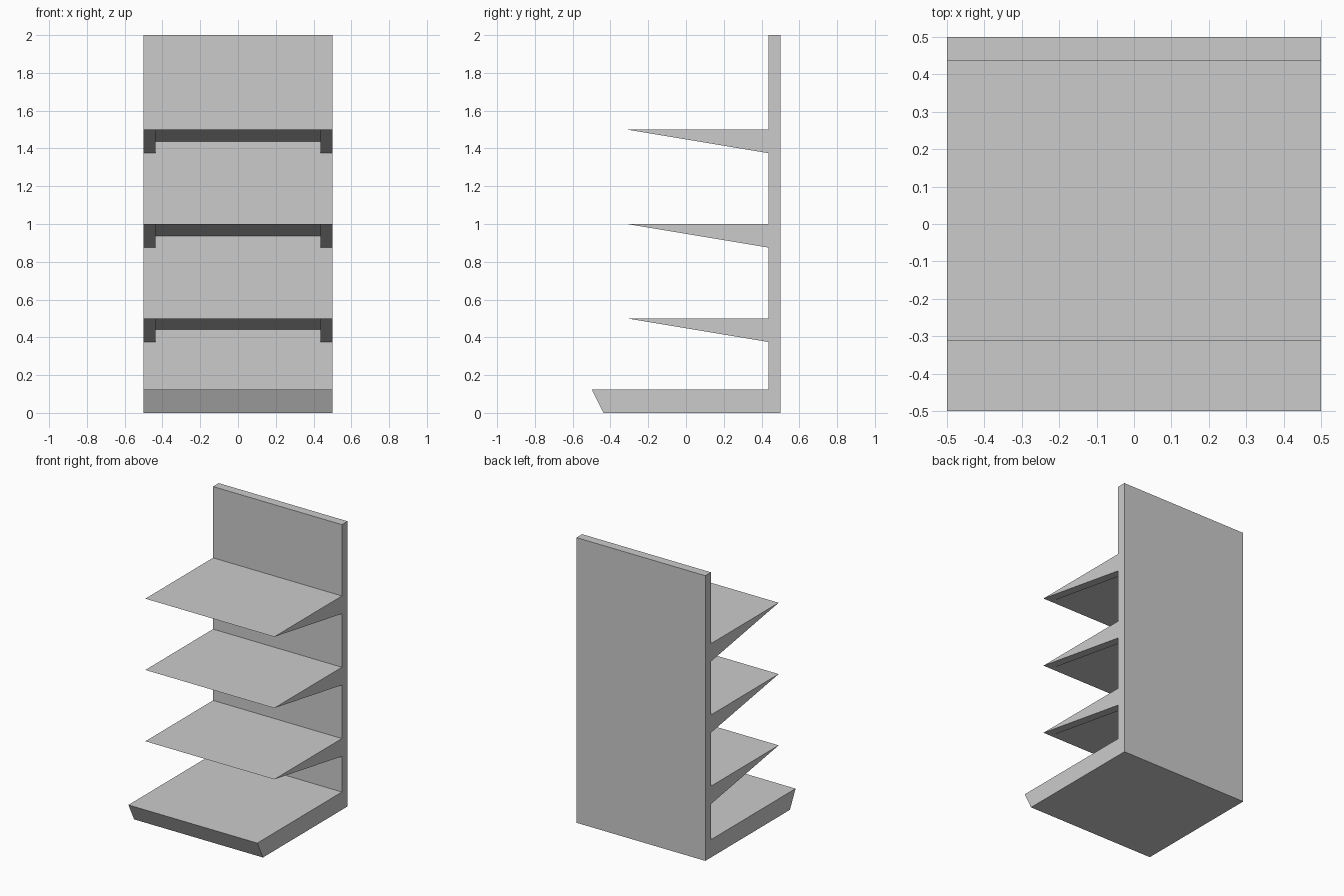
import bpy, bmesh

if "Cube" in bpy.data.objects:
    bpy.data.objects.remove(bpy.data.objects["Cube"])


def extrude_profile(name, profile, x0, x1):
    """Solid made by sweeping a (y, z) outline from x0 to x1."""
    bm = bmesh.new()
    face = bm.faces.new([bm.verts.new((x0, y, z)) for y, z in profile])
    swept = bmesh.ops.extrude_face_region(bm, geom=[face])["geom"]
    verts = [v for v in swept if isinstance(v, bmesh.types.BMVert)]
    bmesh.ops.translate(bm, verts=verts, vec=(x1 - x0, 0, 0))
    bmesh.ops.recalc_face_normals(bm, faces=bm.faces)
    mesh = bpy.data.meshes.new(name)
    bm.to_mesh(mesh)
    bm.free()
    obj = bpy.data.objects.new(name, mesh)
    bpy.context.collection.objects.link(obj)
    return obj


HALF = 0.5        # half width
T = 0.0625        # panel and bracket thickness
BACK = HALF - T   # front face of the back panel
TIP = -0.3125     # front edge of the shelves

# Back panel and base with slanted kick front, one L-shaped outline
extrude_profile("back_and_base",
                [(-BACK, 0), (HALF, 0), (HALF, 2), (BACK, 2),
                 (BACK, 0.125), (-HALF, 0.125)], -HALF, HALF)

# Three tapered shelves, each with a deeper bracket at both ends
for i, z in enumerate((0.5, 1.0, 1.5), 1):
    def wedge(depth):
        return [(TIP, z), (BACK, z - depth), (BACK, z)]
    extrude_profile(f"shelf_{i}", wedge(T), -BACK, BACK)
    extrude_profile(f"bracket_left_{i}", wedge(2 * T), -HALF, -BACK)
    extrude_profile(f"bracket_right_{i}", wedge(2 * T), BACK, HALF)
